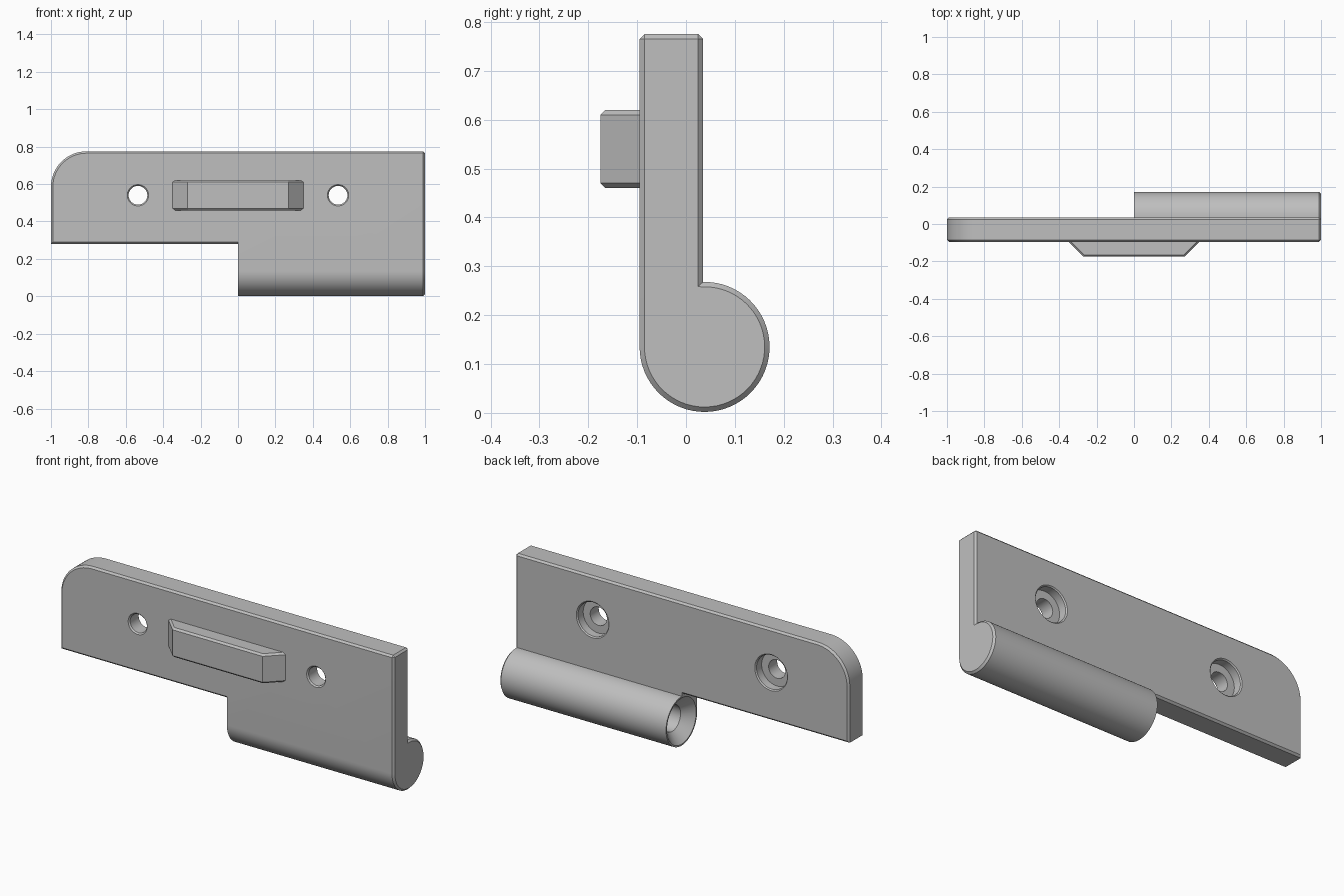
import bpy, bmesh
from math import cos, sin, pi, radians
from mathutils import Vector, Matrix

cube = bpy.data.objects.get("Cube")
if cube:
    bpy.data.objects.remove(cube)

steel = bpy.data.materials.new("grey_steel")
steel.use_nodes = True
steel.diffuse_color = (0.52, 0.52, 0.52, 1)
steel.node_tree.nodes["Principled BSDF"].inputs["Base Color"].default_value = (0.52, 0.52, 0.52, 1)

FRONT, BACK, TOP, EDGE = -0.095, 0.035, 0.775, 0.28
CHAMFER = 0.01


def near(a, b):
    return abs(a - b) < 1e-4


def finish(name, bm):
    bmesh.ops.recalc_face_normals(bm, faces=bm.faces)
    mesh = bpy.data.meshes.new(name)
    bm.to_mesh(mesh)
    bm.free()
    mesh.materials.append(steel)
    obj = bpy.data.objects.new(name, mesh)
    bpy.context.collection.objects.link(obj)
    return obj


def prism(name, points, shift, bevelled):
    """Extrude a flat outline by shift and chamfer the edges chosen by a rule."""
    bm = bmesh.new()
    face = bm.faces.new([bm.verts.new(p) for p in points])
    result = bmesh.ops.extrude_face_region(bm, geom=[face], use_keep_orig=True)
    verts = [v for v in result["geom"] if isinstance(v, bmesh.types.BMVert)]
    bmesh.ops.translate(bm, verts=verts, vec=Vector(shift))
    bmesh.ops.recalc_face_normals(bm, faces=bm.faces)
    edges = [e for e in bm.edges if bevelled(e.verts[0].co, e.verts[1].co)]
    bmesh.ops.bevel(bm, geom=edges, offset=CHAMFER, segments=1, affect='EDGES')
    return finish(name, bm)


def lathe(name, profile, matrix, steps=48):
    """Turn (distance, radius) pairs around the local z axis, capped at both ends."""
    bm = bmesh.new()
    rings = [[bm.verts.new((r * cos(2 * pi * i / steps), r * sin(2 * pi * i / steps), d))
              for i in range(steps)] for d, r in profile]
    for low, high in zip(rings, rings[1:]):
        for i in range(steps):
            j = (i + 1) % steps
            bm.faces.new((low[i], low[j], high[j], high[i]))
    bm.faces.new(rings[0])
    bm.faces.new(rings[-1])
    bm.transform(matrix)
    obj = finish(name, bm)
    obj.hide_render = True
    return obj


def combine(target, other, operation):
    mod = target.modifiers.new(operation, 'BOOLEAN')
    mod.operation, mod.object, mod.solver = operation, other, 'EXACT'
    bpy.context.view_layer.objects.active = target
    bpy.ops.object.modifier_apply(modifier=mod.name)
    bpy.data.objects.remove(other)


# Knuckle half: plate section flowing into a round barrel
centre_y, centre_z, radius = 0.038, 0.135, 0.133
section = [(0, FRONT, TOP), (0, BACK, TOP)]
for i in range(49):
    a = radians(91.3 - 271.3 * i / 48)
    section.append((0, centre_y + radius * cos(a), centre_z + radius * sin(a)))
leaf = prism("hinge_leaf", section, (1, 0, 0),
             lambda a, b: (near(a.x, 1) and near(b.x, 1))
             or (near(a.z, TOP) and near(b.z, TOP) and not near(a.x, b.x)))

# Free half of the leaf with one rounded corner
corner = 0.19
outline = [(0, FRONT, TOP), (0, FRONT, EDGE), (-1, FRONT, EDGE)]
for i in range(17):
    a = pi - pi / 2 * i / 16
    outline.append((-1 + corner + corner * cos(a), FRONT, TOP - corner + corner * sin(a)))
plate = prism("plate_half", outline, (0, BACK - FRONT, 0),
              lambda a, b: near(a.y, b.y) and not (near(a.x, 0) and near(b.x, 0)))
combine(leaf, plate, 'UNION')

# Raised bar on the front with sloping ends
base_y, nose_y = FRONT + 0.02, -0.175
bar = prism("front_bar",
            [(-0.37, base_y, 0.46), (-0.27, nose_y, 0.46), (0.27, nose_y, 0.46), (0.37, base_y, 0.46)],
            (0, 0, 0.16),
            lambda a, b: near(a.z, b.z) and not (near(a.y, base_y) and near(b.y, base_y)))
combine(leaf, bar, 'UNION')

# Screw holes, counterbored from the back
hole = [(-0.105, 0.067), (-0.088, 0.05), (-0.015, 0.05), (-0.015, 0.092), (0.029, 0.092), (0.045, 0.108)]
for x in (-0.535, 0.535):
    place = Matrix.Translation((x, 0, 0.54)) @ Matrix.Rotation(-pi / 2, 4, 'X')
    combine(leaf, lathe("screw_hole_cutter", hole, place), 'DIFFERENCE')

# Pin bore with a countersunk mouth
bore = [(-0.01, 0.135), (0.055, 0.07), (0.8, 0.07)]
place = Matrix.Translation((0, centre_y, centre_z)) @ Matrix.Rotation(pi / 2, 4, 'Y')
combine(leaf, lathe("pin_bore_cutter", bore, place), 'DIFFERENCE')

# Smooth the curves, keep the chamfers crisp
bpy.ops.object.select_all(action='DESELECT')
leaf.select_set(True)
bpy.context.view_layer.objects.active = leaf
bpy.ops.object.shade_smooth_by_angle(angle=radians(25))
